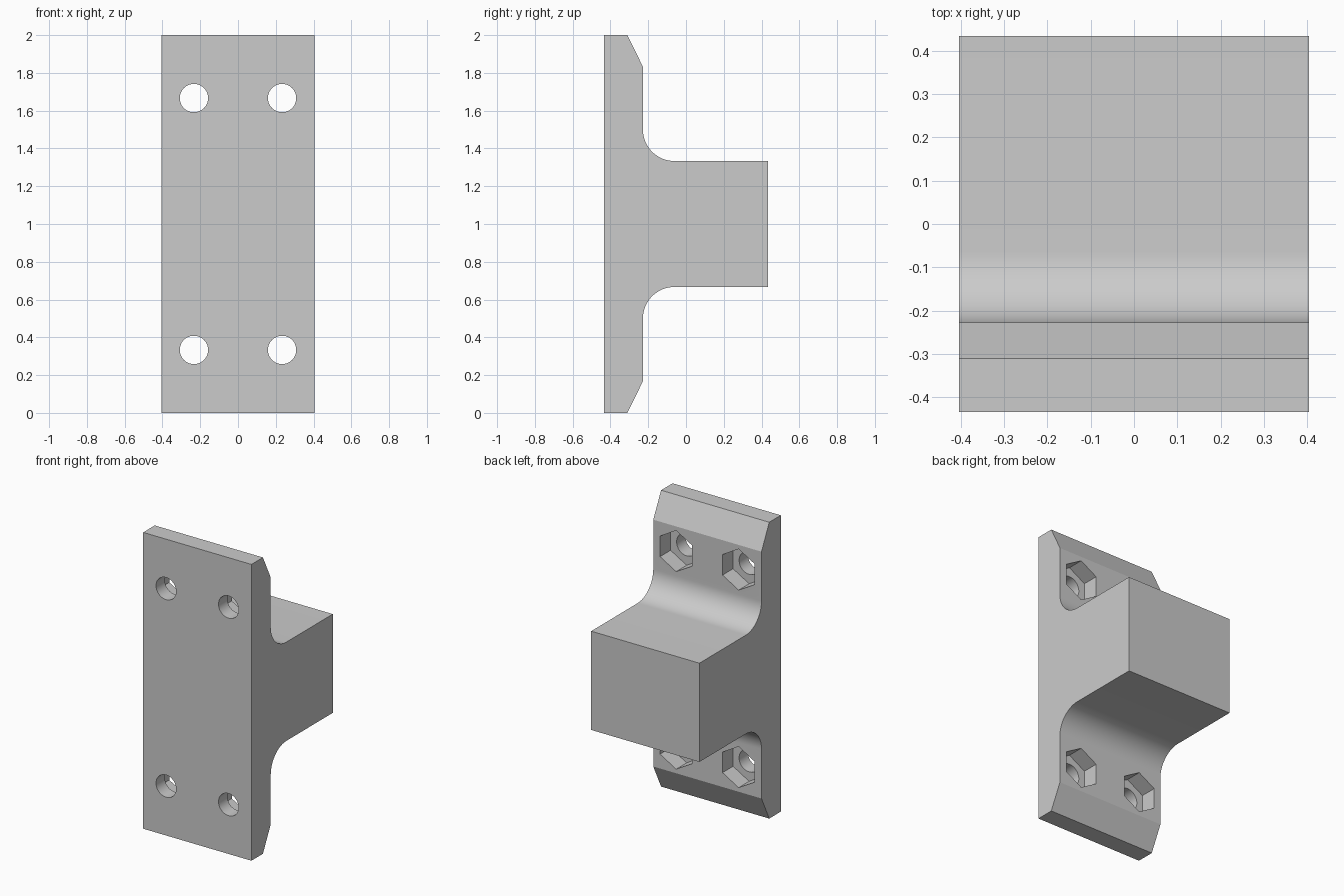
import bpy, bmesh
from math import pi, sin, cos, radians

if "Cube" in bpy.data.objects:
    bpy.data.objects.remove(bpy.data.objects["Cube"], do_unlink=True)

HALF_W = 0.404                    # half width of the bracket
FRONT, FACE, BACK = -0.434, -0.228, 0.434
MID = 1.0                         # mirror height
FILLET = 0.167
HOLE_R, NUT_FLATS, NUT_DEPTH = 0.075, 0.24, 0.112

mat = bpy.data.materials.new("plain grey")
mat.use_nodes = True
grey = (0.6, 0.6, 0.6, 1)
mat.diffuse_color = grey
mat.node_tree.nodes["Principled BSDF"].inputs["Base Color"].default_value = grey


def make_object(name, bm):
    bmesh.ops.recalc_face_normals(bm, faces=bm.faces)
    mesh = bpy.data.meshes.new(name)
    bm.to_mesh(mesh)
    bm.free()
    mesh.materials.append(mat)
    obj = bpy.data.objects.new(name, mesh)
    bpy.context.collection.objects.link(obj)
    return obj


def add_prism(bm, x, z, radius, sides, y0, y1):
    """Regular prism along y with a corner pointing up."""
    ring = [bm.verts.new((x + radius * sin(2 * pi * i / sides), y0,
                          z + radius * cos(2 * pi * i / sides))) for i in range(sides)]
    extrude(bm, ring, (0, y1 - y0, 0))


def extrude(bm, ring, vec):
    face = bm.faces.new(ring)
    res = bmesh.ops.extrude_face_region(bm, geom=[face], use_keep_orig=True)
    moved = [g for g in res["geom"] if isinstance(g, bmesh.types.BMVert)]
    bmesh.ops.translate(bm, verts=moved, vec=vec)


# Side profile: chamfered plate, fillet, block; mirrored about mid height
STEPS = 20
cy, cz = FACE + FILLET, 2 / 3 - FILLET
lower = [(FRONT, 0), (-0.311, 0), (FACE, 0.167)]
for i in range(STEPS + 1):
    a = pi - (pi / 2) * i / STEPS
    lower.append((cy + FILLET * cos(a), cz + FILLET * sin(a)))
lower.append((BACK, 2 / 3))
profile = lower + [(y, 2 * MID - z) for y, z in reversed(lower)]
bm = bmesh.new()
extrude(bm, [bm.verts.new((-HALF_W, y, z)) for y, z in profile], (2 * HALF_W, 0, 0))
bracket = make_object("mounting_bracket", bm)

# Cutters: round bolt holes and hexagonal nut pockets
holes, pockets = bmesh.new(), bmesh.new()
for x in (-0.2333, 0.2333):
    for z in (1 / 3, 5 / 3):
        add_prism(holes, x, z, HOLE_R, 48, FRONT - 0.1, FACE + 0.05)
        add_prism(pockets, x, z, NUT_FLATS / 2 / cos(pi / 6), 6, FACE - NUT_DEPTH, FACE + 0.06)
cutters = [make_object("bolt_hole_cutter", holes), make_object("nut_pocket_cutter", pockets)]

bpy.ops.object.select_all(action="DESELECT")
bpy.context.view_layer.objects.active = bracket
bracket.select_set(True)
for cutter in cutters:
    cutter.hide_render = True
    mod = bracket.modifiers.new(cutter.name, "BOOLEAN")
    mod.operation, mod.solver, mod.object = "DIFFERENCE", "EXACT", cutter
    bpy.ops.object.modifier_apply(modifier=mod.name)
    bpy.data.objects.remove(cutter, do_unlink=True)

bpy.ops.object.shade_smooth_by_angle(angle=radians(25))
